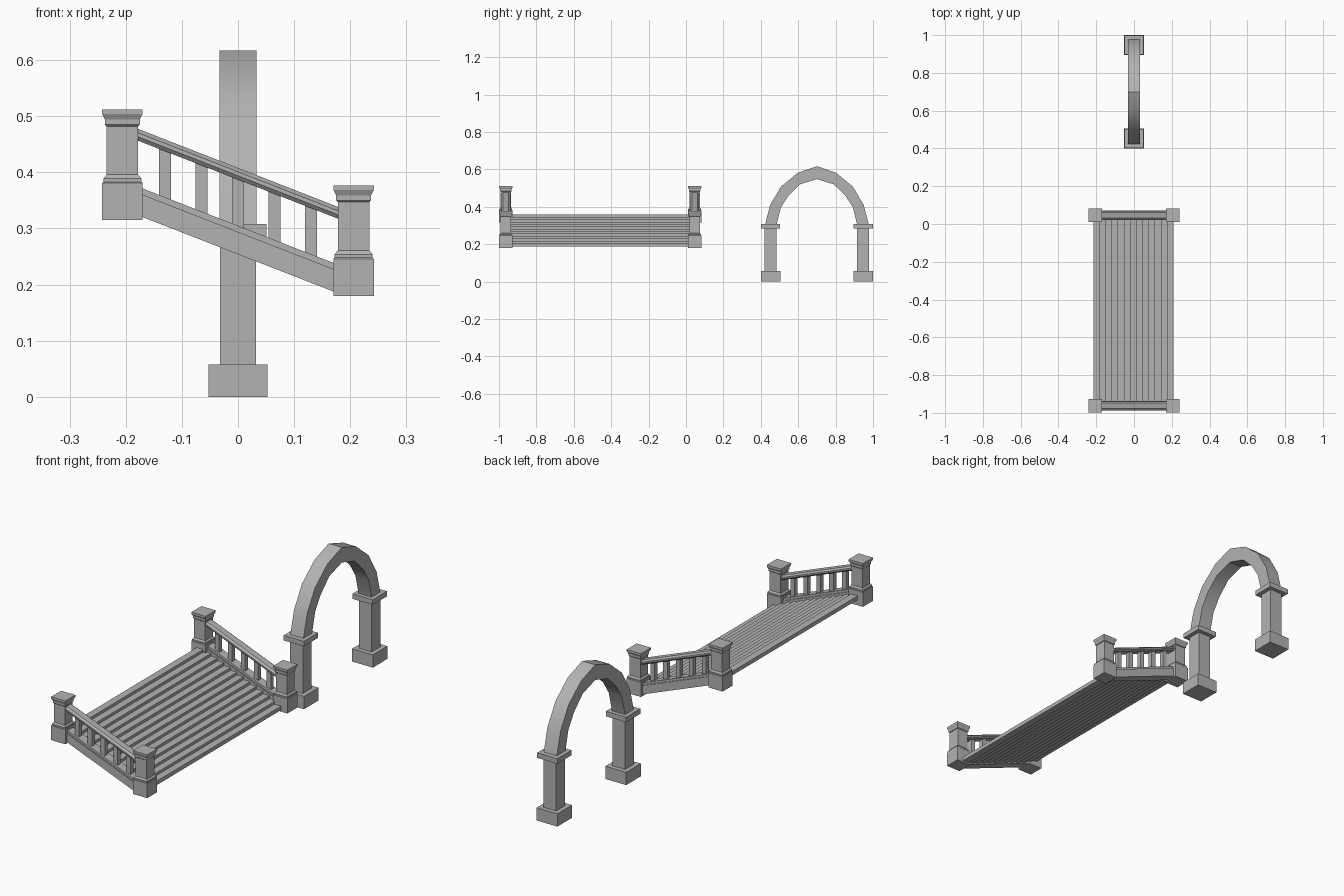
import bpy, bmesh, math

cube = bpy.data.objects.get("Cube")
if cube:
    bpy.data.objects.remove(cube, do_unlink=True)

stone = bpy.data.materials.new("grey_stone")
GREY = (0.45, 0.45, 0.45, 1)
stone.use_nodes = True
stone.diffuse_color = GREY
stone.node_tree.nodes["Principled BSDF"].inputs["Base Color"].default_value = GREY

SLOPE = 0.39        # fall of the stairs towards +x
RAIL_Y = (-0.963, 0.046)
ARCH_Y = 0.70


def loft(name, rings, smooth=False):
    """Skin a list of equal-length rings of points and cap both ends."""
    bm = bmesh.new()
    loops = [[bm.verts.new(p) for p in ring] for ring in rings]
    for a, b in zip(loops, loops[1:]):
        n = len(a)
        for i in range(n):
            j = (i + 1) % n
            bm.faces.new((a[i], a[j], b[j], b[i]))
    bm.faces.new(loops[0])
    bm.faces.new(loops[-1])
    bmesh.ops.recalc_face_normals(bm, faces=bm.faces)
    mesh = bpy.data.meshes.new(name)
    bm.to_mesh(mesh)
    bm.free()
    mesh.materials.append(stone)
    obj = bpy.data.objects.new(name, mesh)
    bpy.context.collection.objects.link(obj)
    if smooth:
        bpy.ops.object.select_all(action="DESELECT")
        obj.select_set(True)
        bpy.context.view_layer.objects.active = obj
        bpy.ops.object.shade_smooth_by_angle(angle=math.radians(30))
    return obj


def square_column(name, x, y, profile):
    """Square column from (half width, height) pairs."""
    corners = ((-1, -1), (1, -1), (1, 1), (-1, 1))
    return loft(name, [[(x + h * u, y + h * v, z) for u, v in corners]
                       for h, z in profile])


def sloped_bar(name, x0, x1, y, section):
    """Bar following the stair slope; section holds (y offset, height at x = 0)."""
    return loft(name, [[(x, y + dy, z - SLOPE * x) for dy, z in section]
                       for x in (x0, x1)])


def box_section(half, low, high):
    return [(-half, low), (half, low), (half, high), (-half, high)]


# Newel post outline: plinth, moulding, shaft, flared cap
POST = [(0.036, 0), (0.036, 0.066), (0.034, 0.068), (0.034, 0.074), (0.028, 0.081),
        (0.028, 0.167), (0.031, 0.170), (0.031, 0.179), (0.036, 0.189), (0.036, 0.197)]
RAIL = [(-0.018, 0.387), (0.018, 0.387), (0.024, 0.394), (0.024, 0.401),
        (0.015, 0.408), (-0.015, 0.408), (-0.024, 0.401), (-0.024, 0.394)]

# Two balustrades, one on each side of the stairs
for side, y in zip(("front", "back"), RAIL_Y):
    for end, x, z in (("upper", -0.206, 0.315), ("lower", 0.206, 0.180)):
        square_column(f"{side}_{end}_post", x, y, [(h, z + dz) for h, dz in POST])
    sloped_bar(f"{side}_stringer", -0.18, 0.18, y, box_section(0.025, 0.254, 0.294))
    sloped_bar(f"{side}_stringer_trim", -0.18, 0.18, y, box_section(0.020, 0.292, 0.305))
    sloped_bar(f"{side}_handrail", -0.182, 0.182, y, RAIL)
    for i in range(5):
        x = (i - 2) * 0.065
        sloped_bar(f"{side}_baluster_{i + 1}", x - 0.0105, x + 0.0105, y,
                   box_section(0.0105, 0.302, 0.39))

# Stair flight: stepped above and below
STEPS, LEFT, RIGHT, TOP, THICK = 13, -0.215, 0.210, 0.358, 0.018
run = (RIGHT - LEFT) / STEPS
rise = (TOP - THICK - 0.187) / (STEPS - 1)
upper = []
for i in range(STEPS):
    z = TOP - i * rise
    upper += [(LEFT + i * run, z), (LEFT + (i + 1) * run, z)]
outline = upper + [(x, z - THICK) for x, z in reversed(upper)]
loft("stair_flight", [[(x, y, z) for x, z in outline] for y in (-0.95, 0.035)])

# Archway piers with plinth and capital
for side, s in (("near", -1), ("far", 1)):
    y = ARCH_Y + s * 0.2475
    square_column(f"{side}_pier_plinth", 0, y, [(0.0525, 0), (0.0525, 0.058)])
    square_column(f"{side}_pier", 0, y, [(0.032, 0.058), (0.032, 0.286)])
    square_column(f"{side}_pier_capital", 0, y, [(0.051, 0.285), (0.051, 0.308)])

# Slightly pointed arch: half outline as (outer offset, outer z, inner offset, inner z)
HALF = [(0.277, 0.306, 0.215, 0.306), (0.250, 0.41, 0.192, 0.398), (0.192, 0.508, 0.152, 0.46),
        (0.102, 0.582, 0.090, 0.52), (0, 0.617, 0, 0.548)]
stations = [(-a, b, -c, d) for a, b, c, d in HALF] + HALF[-2::-1]
loft("arch", [[(-0.033, ARCH_Y + o, oz), (0.033, ARCH_Y + o, oz),
               (0.033, ARCH_Y + i, iz), (-0.033, ARCH_Y + i, iz)]
              for o, oz, i, iz in stations], smooth=True)
